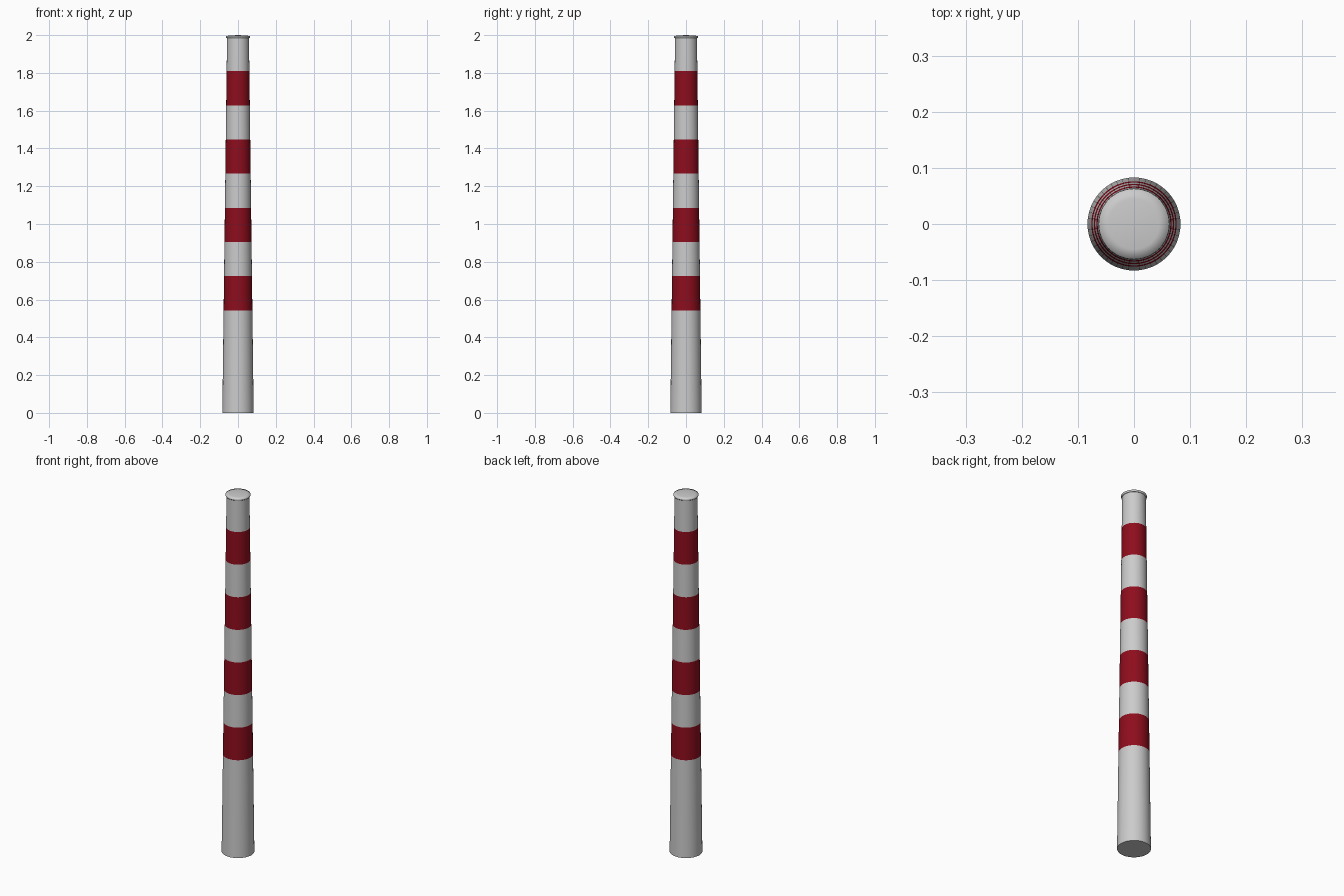
import bpy, bmesh, math

if "Cube" in bpy.data.objects:
    bpy.data.objects.remove(bpy.data.objects["Cube"])

SIDES = 48
BASE_R, TOP_R, SHAFT_H = 0.083, 0.058, 1.99
SEG = SHAFT_H / 11

red = bpy.data.materials.new("red_paint")
red.diffuse_color = (0.27, 0.004, 0.012, 1)
red.use_nodes = True
red.node_tree.nodes["Principled BSDF"].inputs["Base Color"].default_value = red.diffuse_color


def lathe(name, profile, mat=None, angle=40):
    """Revolve (radius, z) points around z; radius 0 becomes a pole."""
    bm = bmesh.new()
    rings = []
    for r, z in profile:
        if r == 0:
            rings.append([bm.verts.new((0, 0, z))] * SIDES)
        else:
            rings.append([bm.verts.new((r * math.cos(math.tau * i / SIDES),
                                        r * math.sin(math.tau * i / SIDES), z))
                          for i in range(SIDES)])
    for a, b in zip(rings, rings[1:]):
        for i in range(SIDES):
            j = (i + 1) % SIDES
            bm.faces.new(list(dict.fromkeys((a[i], a[j], b[j], b[i]))))
    mesh = bpy.data.meshes.new(name)
    bm.to_mesh(mesh)
    bm.free()
    obj = bpy.data.objects.new(name, mesh)
    bpy.context.collection.objects.link(obj)
    if mat:
        mesh.materials.append(mat)
    bpy.ops.object.select_all(action='DESELECT')
    obj.select_set(True)
    bpy.context.view_layer.objects.active = obj
    bpy.ops.object.shade_smooth_by_angle(angle=math.radians(angle))
    return obj


def radius(z):
    return BASE_R + (TOP_R - BASE_R) * z / SHAFT_H


# Plain lower shaft with closed underside
z = 3 * SEG
lathe("lower_shaft", [(0, 0), (BASE_R, 0), (radius(z), z)])

# Alternating red and grey bands up the tapered shaft
for i in range(3, 11):
    z0, z1 = i * SEG, (i + 1) * SEG
    is_red = i % 2 == 1
    lathe(f"{'red' if is_red else 'grey'}_band_{i - 2}",
          [(radius(z0), z0), (radius(z1), z1)], red if is_red else None)

# Slightly domed cap with a projecting rim
lathe("top_cap", [(TOP_R, 1.985), (0.062, 1.985), (0.0635, 1.989),
                  (0.0625, 1.995), (0.045, 1.998), (0, 2.0)], angle=80)
